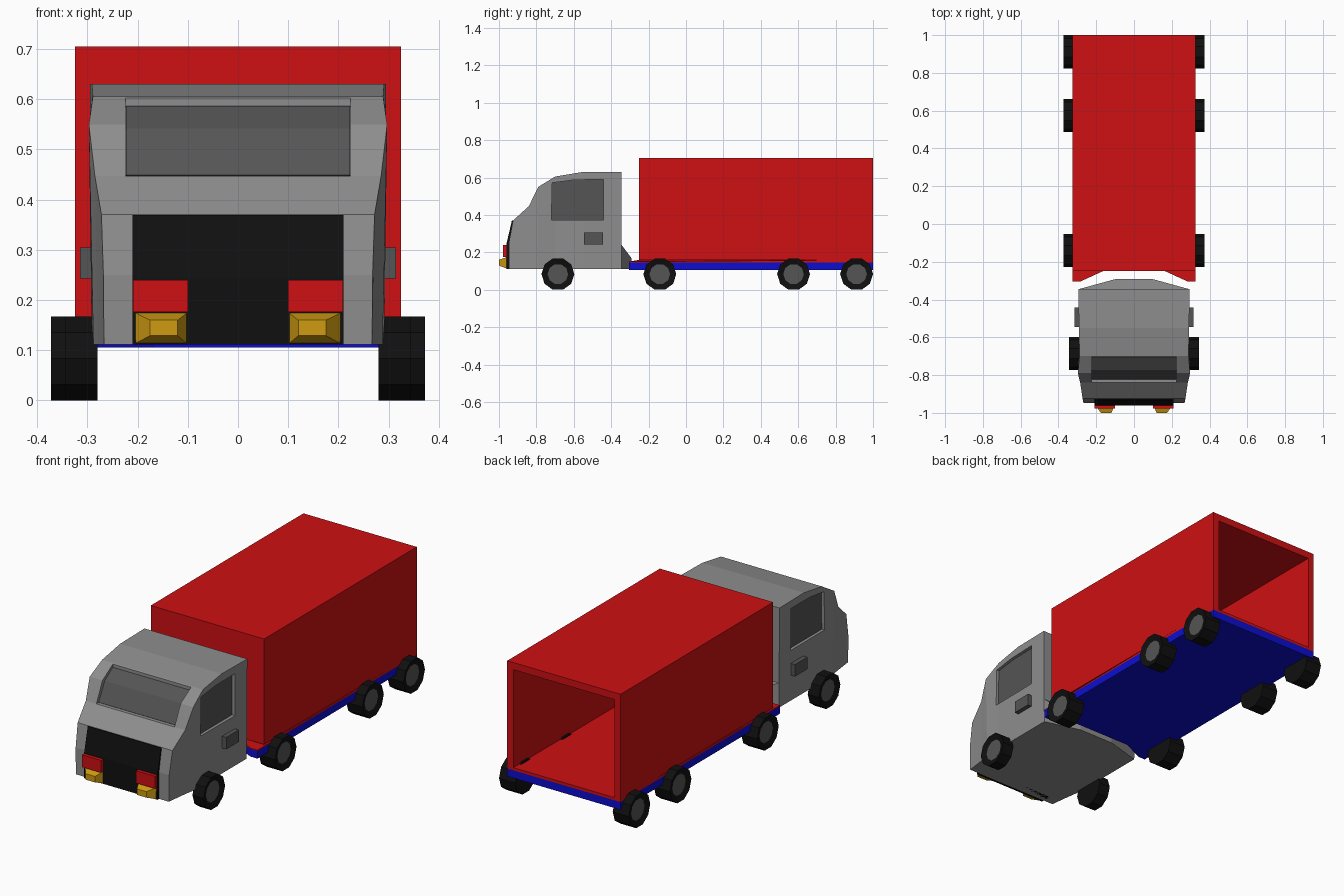
import bpy, bmesh
from math import cos, sin, pi

if "Cube" in bpy.data.objects:
    bpy.data.objects.remove(bpy.data.objects["Cube"])


def material(name, r, g, b):
    m = bpy.data.materials.new(name)
    m.diffuse_color = (r, g, b, 1)
    m.use_nodes = True
    m.node_tree.nodes["Principled BSDF"].inputs["Base Color"].default_value = m.diffuse_color
    return m


RED = material("red", 0.62, 0.005, 0.006)
BLUE = material("blue", 0.004, 0.004, 0.62)
BLACK = material("black", 0.005, 0.005, 0.005)
AMBER = material("amber", 0.62, 0.33, 0.006)
GREY = material("grey", 0.27, 0.27, 0.27)
DARK = material("dark_grey", 0.09, 0.09, 0.09)


def finish(name, bm, *mats):
    bmesh.ops.recalc_face_normals(bm, faces=bm.faces[:])
    me = bpy.data.meshes.new(name)
    bm.to_mesh(me)
    bm.free()
    for m in mats:
        me.materials.append(m)
    ob = bpy.data.objects.new(name, me)
    bpy.context.collection.objects.link(ob)
    return ob


def loft(rings):
    """Join rings of equal length with quads and cap both ends."""
    bm = bmesh.new()
    vs = [[bm.verts.new(p) for p in r] for r in rings]
    n = len(vs[0])
    for a, b in zip(vs, vs[1:]):
        for i in range(n):
            j = (i + 1) % n
            bm.faces.new((a[i], a[j], b[j], b[i]))
    bm.faces.new(vs[0])
    bm.faces.new(vs[-1])
    return bm


def prism(name, axis, pts, lo, hi, mat):
    """Extrude a 2D outline along an axis (0=x, 1=y, 2=z)."""
    def place(p, d):
        c = list(p)
        c.insert(axis, d)
        return c
    return finish(name, loft([[place(p, d) for p in pts] for d in (lo, hi)]), mat)


def box(name, x, y, z, mat):
    pts = [(y[0], z[0]), (y[1], z[0]), (y[1], z[1]), (y[0], z[1])]
    return prism(name, 0, pts, x[0], x[1], mat)


# Cab shell: stations of y, roof height, lower and upper half width
stations = [(-.947, .25, .267, .268), (-.925, .37, .269, .272),
            (-.84, .447, .28, .285), (-.79, .55, .288, .297),
            (-.70, .605, .291, .289), (-.55, .63, .291, .291),
            (-.345, .63, .291, .295)]
bm = loft([[(-b, y, .112), (b, y, .112), (t, y, z), (-t, y, z)]
           for y, z, b, t in stations])
cab = finish("cab", bm, GREY)

# Window recesses
screen = [(-.82, .447), (-.77, .54), (-.705, .585)]
window = [(-.72, .372), (-.715, .572), (-.60, .587), (-.442, .59), (-.442, .372)]
cutters = [prism("screen_cutter", 0, [(-.95, .447)] + screen + [(-.705, .7), (-.95, .7)],
                 -.224, .224, DARK)]
for s in (-1, 1):
    cutters.append(prism("window_cutter", 0, window, s * .272, s * .4, DARK))
for c in cutters:
    c.hide_render = True
    mod = cab.modifiers.new("recess", 'BOOLEAN')
    mod.operation = 'DIFFERENCE'
    mod.solver = 'EXACT'
    mod.object = c
bpy.context.view_layer.update()
dg = bpy.context.evaluated_depsgraph_get()
cut = bpy.data.meshes.new_from_object(cab.evaluated_get(dg))
cab.modifiers.clear()
cab.data = cut
for c in cutters:
    bpy.data.objects.remove(c)

# Glass
prism("windscreen", 0, [(y - .003, z + .002) for y, z in screen]
      + [(y + .01, z - .008) for y, z in reversed(screen)], -.223, .223, DARK)
for s in (-1, 1):
    prism("side_window", 0, window, s * .268, s * .275, DARK)
    box("door_handle", (s * .28, s * .315), (-.545, -.443), (.243, .305), DARK)

# Wedge behind the cab
finish("cab_rear_skirt", loft([
    [(-.291, -.345, .112), (.291, -.345, .112), (.293, -.345, .24), (-.293, -.345, .24)],
    [(-.10, -.292, .112), (.10, -.292, .112), (.10, -.292, .17), (-.10, -.292, .17)]]), GREY)

# Grille and lamps
prism("grille", 0, [(-.961, .112), (-.96, .245), (-.931, .369), (-.90, .369), (-.90, .112)],
      -.21, .21, BLACK)
for s in (-1, 1):
    box("headlamp", (s * .10, s * .209), (-.978, -.94), (.176, .24), RED)
    rings = [[(s * a, y, c), (s * b, y, c), (s * b, y, d), (s * a, y, d)]
             for y, a, b, c, d in ((-.955, .10, .208, .112, .176),
                                   (-1.0, .12, .175, .129, .16))]
    finish("indicator", loft(rings), AMBER)

# Chassis and load floor, notched at the front
deck = [(-.325, 1), (-.325, -.305), (-.285, -.305), (-.165, -.25),
        (.165, -.25), (.285, -.305), (.325, -.305), (.325, 1)]
prism("chassis", 2, deck, .106, .146, BLUE)
low = [(x, y, .146) for x, y in deck]
high = [(x, y, .150 if y < -.3 else .160) for x, y in deck]
finish("load_floor", loft([low, high]), RED)

# Cargo box, open at the back
shell = [(-.325, .158), (-.325, .705), (.325, .705), (.325, .158),
         (.29, .158), (.29, .668), (-.29, .668), (-.29, .158)]
prism("cargo_box", 1, shell, -.25, 1, RED)
box("cargo_front_wall", (-.29, .29), (-.25, -.22), (.158, .668), RED)

# Ten-sided wheels with a dished hub
R = .088
Z = R * cos(pi / 10)
for y, inner, outer in ((-.685, .28, .344), (-.14, .28, .372),
                        (.575, .28, .372), (.912, .28, .372)):
    for s in (-1, 1):
        bm = loft([[(s * x, y + R * cos(i * pi / 5), Z + R * sin(i * pi / 5))
                    for i in range(10)] for x in (inner, outer)])
        bmesh.ops.recalc_face_normals(bm, faces=bm.faces[:])
        hub = max(bm.faces, key=lambda f: s * f.calc_center_median().x)
        bmesh.ops.inset_region(bm, faces=[hub], thickness=.033)
        hub.material_index = 1
        bmesh.ops.translate(bm, verts=hub.verts[:], vec=(-s * .01, 0, 0))
        finish("wheel", bm, BLACK, DARK)
